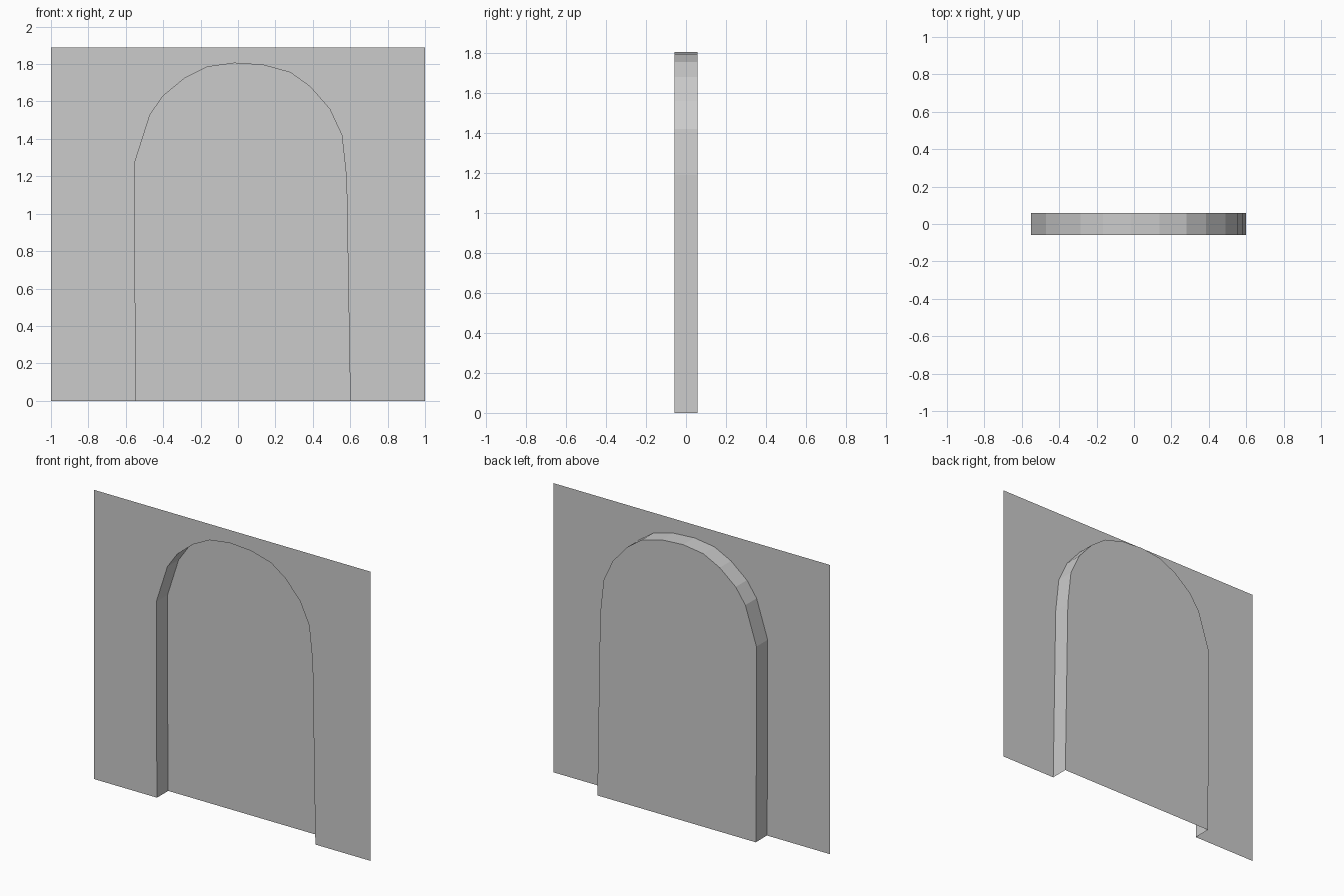
import bpy

cube = bpy.data.objects.get("Cube")
if cube:
    bpy.data.objects.remove(cube, do_unlink=True)

HALF_WIDTH, HEIGHT = 1.0, 1.89
FRONT, BACK = -0.058, 0.058

# Slightly irregular arch outline, from one foot over the crown to the other
ARCH = [(-0.545, 0), (-0.55, 0.6), (-0.55, 1.28), (-0.47, 1.53), (-0.4, 1.63),
        (-0.285, 1.725), (-0.165, 1.785), (-0.02, 1.805), (0.135, 1.795),
        (0.28, 1.755), (0.385, 1.68), (0.49, 1.56), (0.555, 1.42),
        (0.58, 1.19), (0.59, 0.6), (0.6, 0)]

stone = bpy.data.materials.new("plain grey")
stone.use_nodes = True
GREY = (0.6, 0.6, 0.6, 1)
stone.diffuse_color = GREY
stone.node_tree.nodes["Principled BSDF"].inputs["Base Color"].default_value = GREY


def add_part(name, verts, faces):
    mesh = bpy.data.meshes.new(name)
    mesh.from_pydata(verts, [], faces)
    mesh.materials.append(stone)
    obj = bpy.data.objects.new(name, mesh)
    bpy.context.collection.objects.link(obj)
    return obj


def at_depth(outline, y):
    return [(x, y, z) for x, z in outline]


# Flat wall sheet with the arched opening left out
outer = [(HALF_WIDTH, 0), (HALF_WIDTH, HEIGHT), (-HALF_WIDTH, HEIGHT), (-HALF_WIDTH, 0)]
wall_outline = ARCH + outer
add_part("front_wall", at_depth(wall_outline, FRONT), [range(len(wall_outline))])

# Recessed panel closing the back of the niche
n = len(ARCH)
add_part("niche_back", at_depth(ARCH, BACK), [range(n - 1, -1, -1)])

# Strip joining wall and panel, open at the floor
add_part("arch_reveal", at_depth(ARCH, FRONT) + at_depth(ARCH, BACK),
         [(i, n + i, n + i + 1, i + 1) for i in range(n - 1)])
